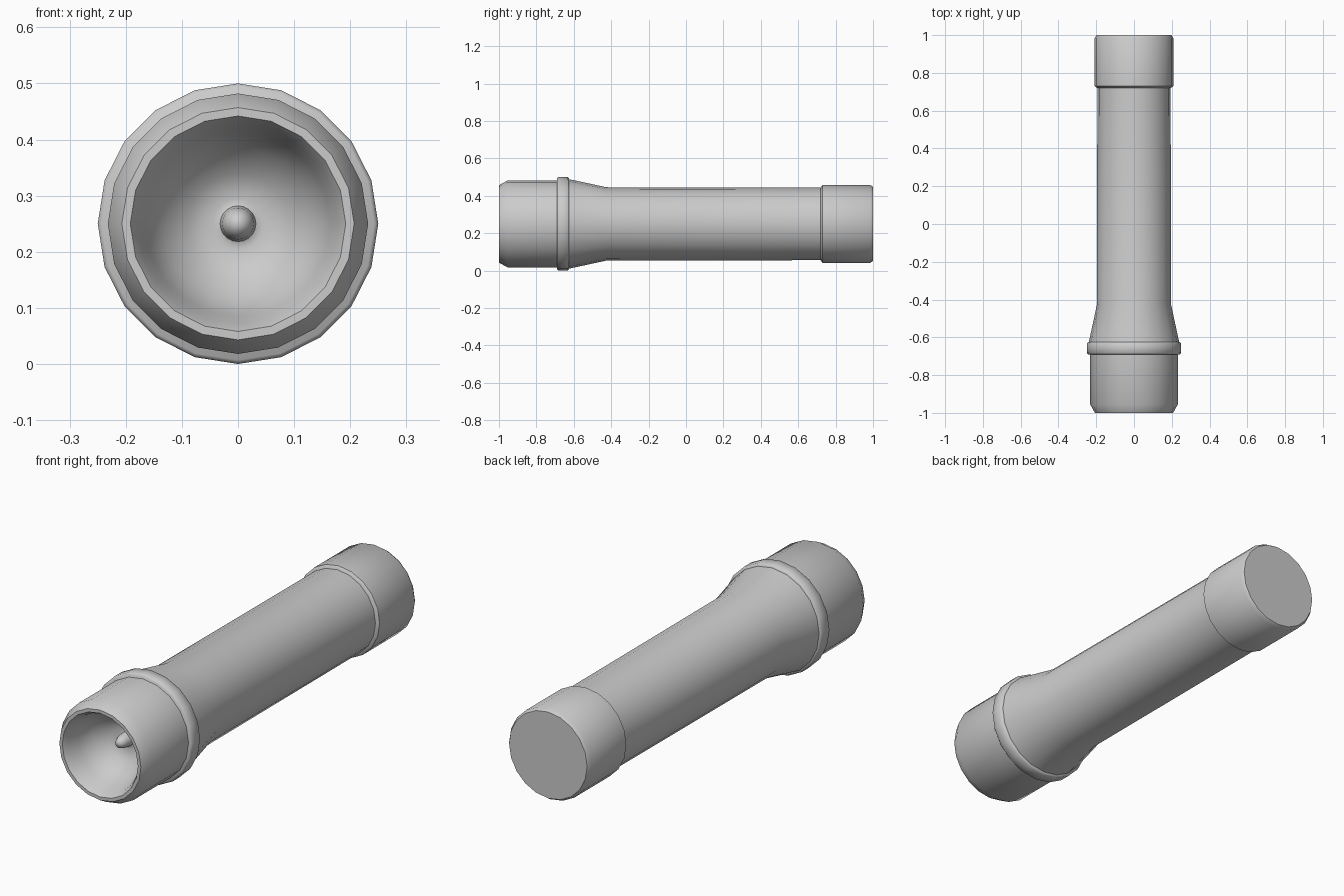
import bpy, bmesh, math

if "Cube" in bpy.data.objects:
    bpy.data.objects.remove(bpy.data.objects["Cube"])

SIDES = 20
AXIS_Z = 0.25


def lathe(name, profile):
    """Revolve (y, radius) points around the lengthwise axis; radius 0 closes to a point."""
    bm = bmesh.new()
    rings = []
    for y, r in profile:
        if r == 0:
            rings.append([bm.verts.new((0, y, AXIS_Z))] * SIDES)
        else:
            rings.append([bm.verts.new((r * math.sin(a), y, AXIS_Z + r * math.cos(a)))
                          for a in (2 * math.pi * i / SIDES for i in range(SIDES))])
    for a, b in zip(rings, rings[1:]):
        for i in range(SIDES):
            j = (i + 1) % SIDES
            corners = list(dict.fromkeys((a[i], a[j], b[j], b[i])))
            if len(corners) > 2:
                bm.faces.new(corners)
    bmesh.ops.recalc_face_normals(bm, faces=bm.faces)
    mesh = bpy.data.meshes.new(name)
    bm.to_mesh(mesh)
    bm.free()
    obj = bpy.data.objects.new(name, mesh)
    bpy.context.collection.objects.link(obj)
    bpy.ops.object.select_all(action='DESELECT')
    obj.select_set(True)
    bpy.context.view_layer.objects.active = obj
    bpy.ops.object.shade_smooth_by_angle(angle=math.radians(50))
    return obj


# Head shell with chamfered rim, running inward to the dished reflector and bulb
lathe("head_and_reflector", [
    (-0.66, 0.0), (-0.66, 0.232), (-0.955, 0.232), (-1.0, 0.207),
    (-1.0, 0.192), (-0.975, 0.178), (-0.92, 0.165), (-0.86, 0.135),
    (-0.82, 0.09), (-0.80, 0.045), (-0.805, 0.032), (-0.84, 0.028),
    (-0.865, 0.018), (-0.873, 0.0)])

# Raised collar behind the head
lathe("collar", [
    (-0.69, 0.0), (-0.69, 0.243), (-0.683, 0.25), (-0.632, 0.25),
    (-0.625, 0.243), (-0.625, 0.0)])

# Tapered neck and long grip
lathe("neck_and_grip", [
    (-0.64, 0.0), (-0.64, 0.24), (-0.62, 0.238), (-0.425, 0.196),
    (0.75, 0.194), (0.75, 0.0)])

# Tail cap
lathe("tail_cap", [
    (0.72, 0.0), (0.72, 0.195), (0.73, 0.208), (0.985, 0.208),
    (1.0, 0.198), (1.0, 0.0)])
